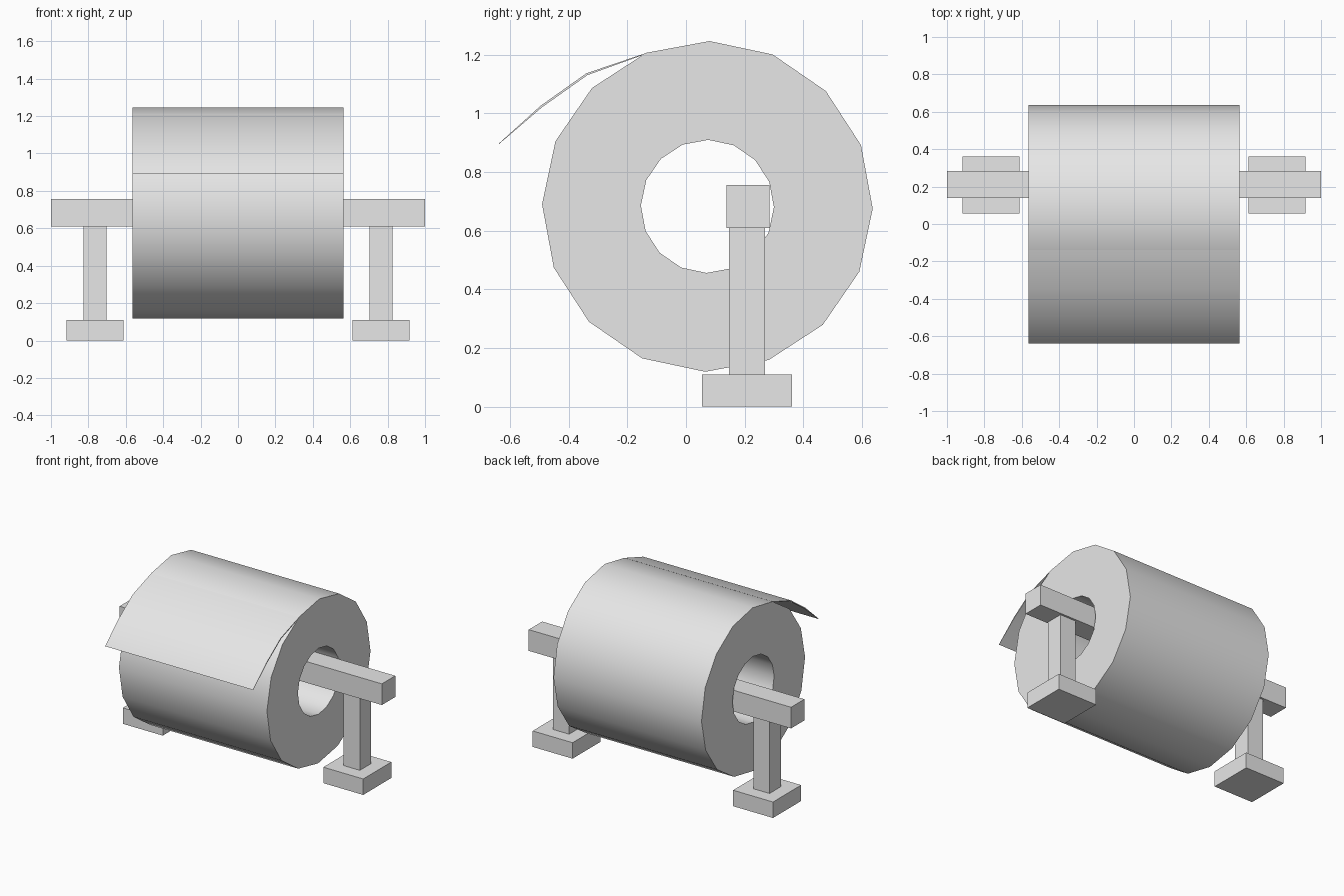
import bpy, bmesh, math

if "Cube" in bpy.data.objects:
    bpy.data.objects.remove(bpy.data.objects["Cube"])

grey = bpy.data.materials.new("plain grey")
grey.diffuse_color = (0.8, 0.8, 0.8, 1)
grey.use_nodes = True
grey.node_tree.nodes["Principled BSDF"].inputs["Base Color"].default_value = grey.diffuse_color

HALF = 0.564              # half width of the roll
CY, CZ = 0.073, 0.683     # roll axis
SIDES = 16


def finish(name, bm, smooth=False):
    bmesh.ops.recalc_face_normals(bm, faces=bm.faces)
    mesh = bpy.data.meshes.new(name)
    bm.to_mesh(mesh)
    bm.free()
    mesh.materials.append(grey)
    obj = bpy.data.objects.new(name, mesh)
    bpy.context.collection.objects.link(obj)
    if smooth:
        bpy.ops.object.select_all(action='DESELECT')
        obj.select_set(True)
        bpy.context.view_layer.objects.active = obj
        bpy.ops.object.shade_smooth_by_angle(angle=math.radians(35))
    return obj


def box(name, x, y, z):
    bm = bmesh.new()
    bmesh.ops.create_cube(bm, size=1)
    for v in bm.verts:
        for i, (lo, hi) in enumerate((x, y, z)):
            v.co[i] = lo if v.co[i] < 0 else hi
    return finish(name, bm)


# Hollow roll: outer wall, bore and two ring-shaped ends
bm = bmesh.new()
rings = []
for x, r in ((-HALF, 0.564), (HALF, 0.564), (HALF, 0.227), (-HALF, 0.227)):
    ring = []
    for i in range(SIDES):
        a = math.tau * i / SIDES - math.radians(0.75)
        ring.append(bm.verts.new((x, CY + r * math.cos(a), CZ + r * math.sin(a))))
    rings.append(ring)
for k in range(4):
    a, b = rings[k], rings[(k + 1) % 4]
    for i in range(SIDES):
        j = (i + 1) % SIDES
        bm.faces.new((a[i], a[j], b[j], b[i]))
finish("paper_roll", bm, True)

# Loose sheet peeling off the front of the roll
upper = [(-0.14, 1.205), (-0.34, 1.137), (-0.495, 1.027), (-0.638, 0.898)]
lower = [(-0.64, 0.894), (-0.49, 1.022), (-0.336, 1.131), (-0.145, 1.2)]
bm = bmesh.new()
left, right = [[bm.verts.new((x, y, z)) for y, z in upper + lower] for x in (-HALF, HALF)]
n = len(left)
for i in range(n):
    j = (i + 1) % n
    bm.faces.new((left[i], left[j], right[j], right[i]))
for side in (left, right):
    for i in range(3):
        bm.faces.new((side[i], side[i + 1], side[n - 2 - i], side[n - 1 - i]))
finish("loose_sheet", bm, True)

# Stand: square bar through the bore, a post and a foot at each end
box("cross_bar", (-1, 1), (0.138, 0.284), (0.61, 0.756))
for label, s in (("left", -1), ("right", 1)):
    cx = s * 0.764
    box(label + "_post", (cx - 0.062, cx + 0.062), (0.147, 0.27), (0.11, 0.61))
    box(label + "_foot", (cx - 0.152, cx + 0.152), (0.055, 0.361), (0, 0.11))
